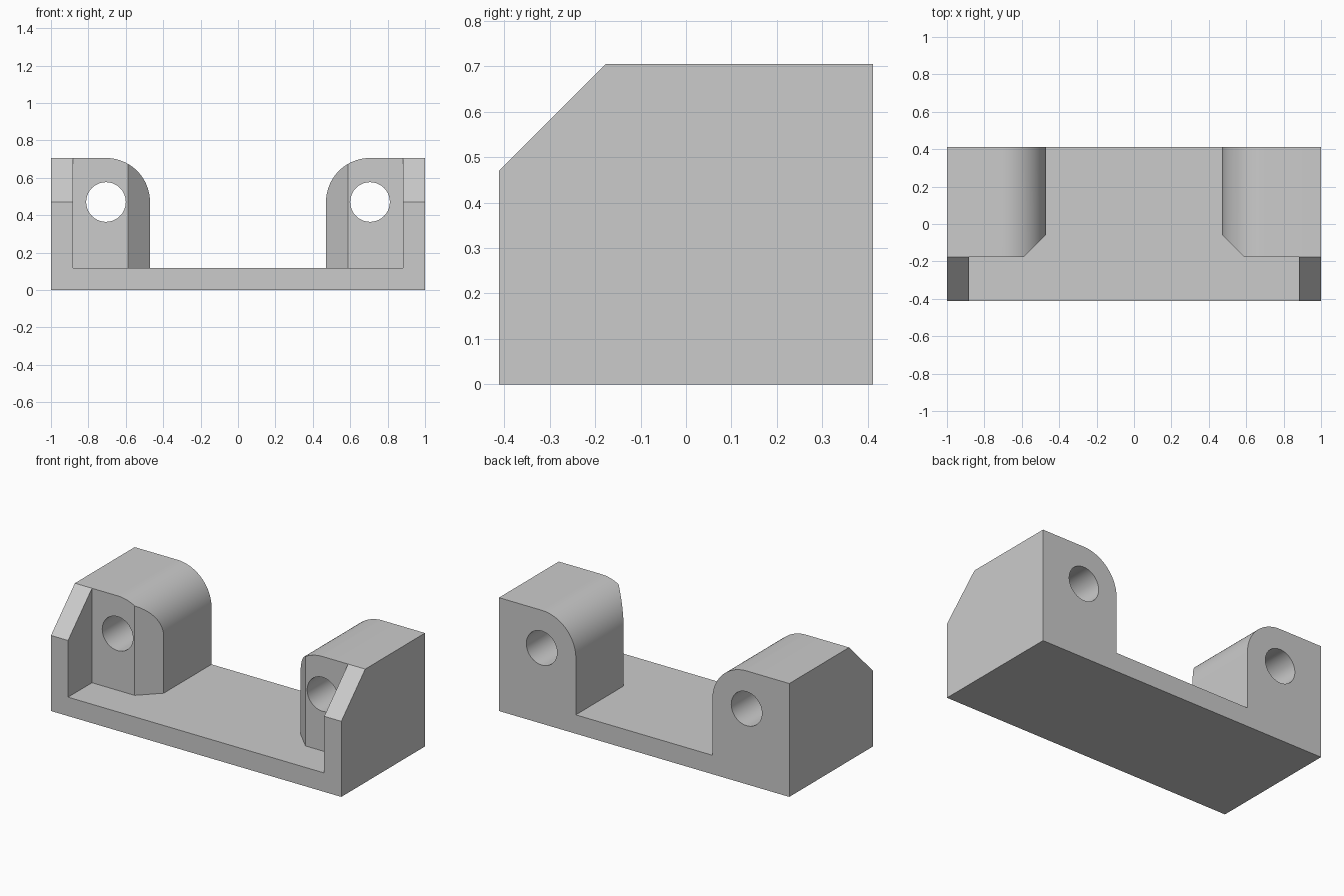
import bpy, bmesh, math
from mathutils import Vector

if "Cube" in bpy.data.objects:
    bpy.data.objects.remove(bpy.data.objects["Cube"], do_unlink=True)

U = 2 / 17                      # design module
DEPTH, HEIGHT = 3.5 * U, 6 * U  # half depth, full height
HOLE_X, HOLE_Z, HOLE_R = 6 * U, 4 * U, 0.9 * U
ROUND = 2 * U

grey = bpy.data.materials.new("light grey")
grey.use_nodes = True
grey.diffuse_color = (0.6, 0.6, 0.6, 1)
grey.node_tree.nodes["Principled BSDF"].inputs["Base Color"].default_value = (0.6, 0.6, 0.6, 1)


def prism(name, points, sweep):
    """Solid made by sweeping a closed 3D outline along a vector."""
    bm = bmesh.new()
    face = bm.faces.new([bm.verts.new(p) for p in points])
    ext = bmesh.ops.extrude_face_region(bm, geom=[face], use_keep_orig=True)
    moved = [g for g in ext["geom"] if isinstance(g, bmesh.types.BMVert)]
    bmesh.ops.translate(bm, verts=moved, vec=Vector(sweep))
    bmesh.ops.recalc_face_normals(bm, faces=bm.faces)
    mesh = bpy.data.meshes.new(name)
    bm.to_mesh(mesh)
    bm.free()
    mesh.materials.append(grey)
    obj = bpy.data.objects.new(name, mesh)
    bpy.context.collection.objects.link(obj)
    return obj


def mirrored(half):
    """Close a half outline by reflecting it across x = 0."""
    return half + [(-x, v) for x, v in reversed(half)]


def cut(body, cutter):
    cutter.hide_render = True
    mod = body.modifiers.new(cutter.name, 'BOOLEAN')
    mod.operation, mod.solver, mod.object = 'DIFFERENCE', 'EXACT', cutter
    bpy.context.view_layer.objects.active = body
    bpy.ops.object.modifier_apply(modifier=mod.name)
    bpy.data.objects.remove(cutter, do_unlink=True)


# Body: base plate with two round-cornered blocks, swept front to back
arc = [(HOLE_X - ROUND * math.sin(a), HOLE_Z + ROUND * math.cos(a))
       for a in (math.pi / 2 * i / 24 for i in range(25))]
front = mirrored([(8.5 * U, 0), (8.5 * U, HEIGHT)] + arc + [(4 * U, U)])
body = prism("bracket_body", [(x, -DEPTH, z) for x, z in front], (0, 2 * DEPTH, 0))

# Front pocket: leaves thin side walls and the angled block corners
plan = mirrored([(7.5 * U, -5 * U), (7.5 * U, -1.5 * U), (5 * U, -1.5 * U), (3 * U, U / 2)])
cut(body, prism("pocket_cutter", [(x, y, U) for x, y in plan], (0, 0, HEIGHT)))

# Sloped upper front edge of the side walls
slope = [(-DEPTH - U, 3 * U), (-U / 2, HEIGHT + U), (-DEPTH - U, HEIGHT + U)]
cut(body, prism("slope_cutter", [(-9 * U, y, z) for y, z in slope], (18 * U, 0, 0)))

# Pin holes through both blocks
for side in (-1, 1):
    ring = [(side * HOLE_X + HOLE_R * math.cos(a), -5 * U, HOLE_Z + HOLE_R * math.sin(a))
            for a in (math.tau * i / 64 for i in range(64))]
    cut(body, prism("hole_cutter", ring, (0, 10 * U, 0)))

bpy.ops.object.select_all(action='DESELECT')
body.select_set(True)
bpy.context.view_layer.objects.active = body
bpy.ops.object.shade_smooth_by_angle(angle=math.radians(30))
